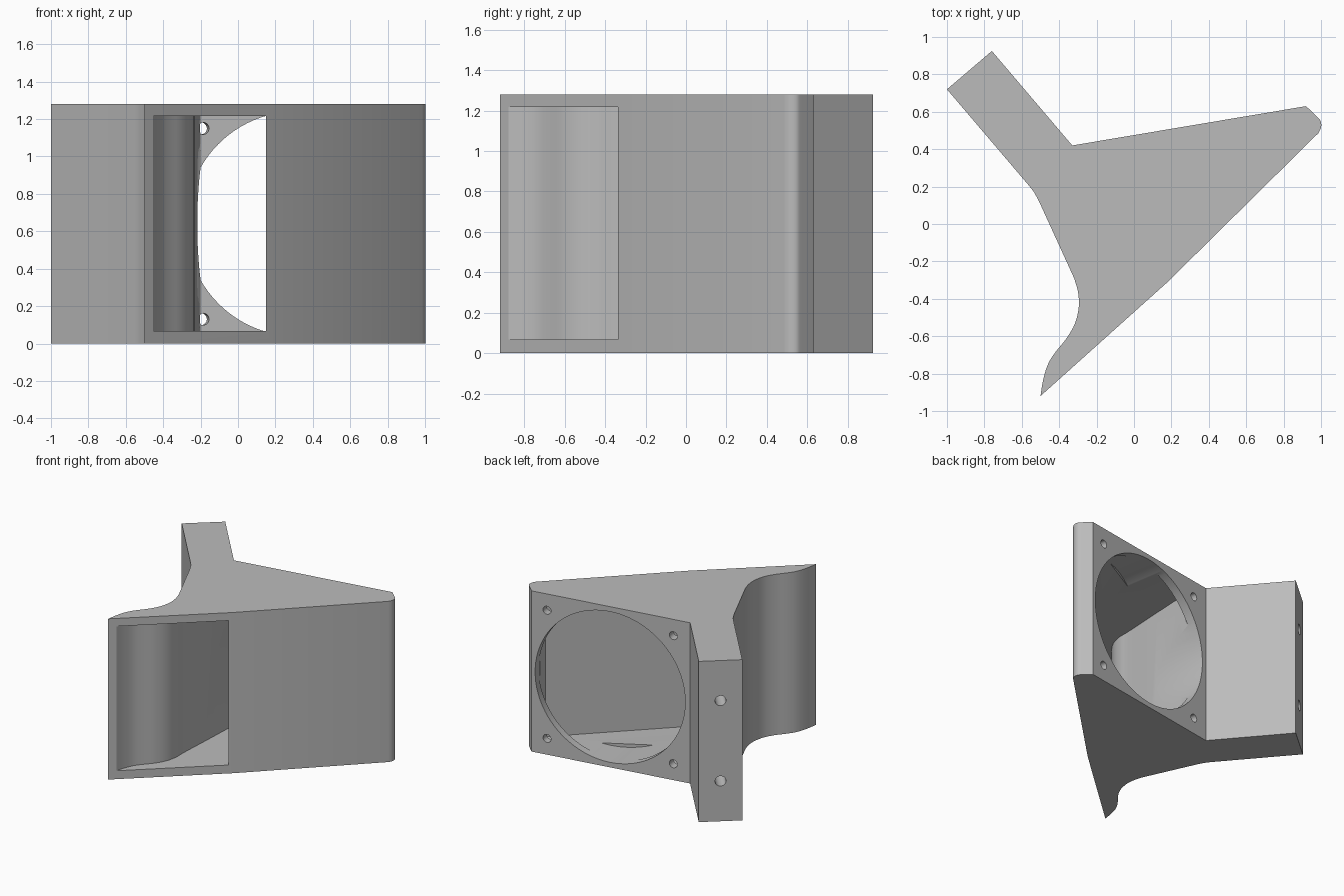
import bpy, bmesh
from math import cos, sin, pi
from mathutils import Vector

cube = bpy.data.objects.get("Cube")
if cube:
    bpy.data.objects.remove(cube, do_unlink=True)

HEIGHT = 1.28
MID = HEIGHT / 2

grey = bpy.data.materials.new("plain grey")
grey.use_nodes = True
colour = (0.5, 0.5, 0.5, 1)
grey.diffuse_color = colour
grey.node_tree.nodes["Principled BSDF"].inputs["Base Color"].default_value = colour


def curve(points, steps=4):
    """Smooth path through the points."""
    pts = [Vector(p) for p in points]
    pts = [2 * pts[0] - pts[1]] + pts + [2 * pts[-1] - pts[-2]]
    path = []
    for a, b, c, d in zip(pts, pts[1:], pts[2:], pts[3:]):
        for i in range(steps):
            t = i / steps
            path.append(0.5 * (2 * b + (c - a) * t + (2 * a - 5 * b + 4 * c - d) * t**2
                               + (3 * b - a - 3 * c + d) * t**3))
    return path + [pts[-2]]


def loft(name, lower, upper):
    """Solid between two matching outlines."""
    bm = bmesh.new()
    lo = [bm.verts.new(p) for p in lower]
    hi = [bm.verts.new(p) for p in upper]
    bm.faces.new(lo[::-1])
    bm.faces.new(hi)
    for i in range(len(lo)):
        j = (i + 1) % len(lo)
        bm.faces.new((lo[i], lo[j], hi[j], hi[i]))
    bmesh.ops.recalc_face_normals(bm, faces=bm.faces)
    mesh = bpy.data.meshes.new(name)
    bm.to_mesh(mesh)
    bm.free()
    mesh.materials.append(grey)
    obj = bpy.data.objects.new(name, mesh)
    bpy.context.collection.objects.link(obj)
    return obj


def prism(name, outline, z0, z1):
    return loft(name, [(p[0], p[1], z0) for p in outline], [(p[0], p[1], z1) for p in outline])


def bore(name, centre, inward, radius, depth_left, depth_right, sides):
    """Round cutter from a wall point, its depth varying from left to right."""
    side = Vector((-inward.y, inward.x, 0))
    outer, inner = [], []
    for i in range(sides):
        a = 2 * pi * i / sides
        rim = centre + radius * (cos(a) * side + sin(a) * Vector((0, 0, 1)))
        depth = depth_left + (depth_right - depth_left) * (1 + cos(a)) / 2
        outer.append(rim - 0.05 * inward)
        inner.append(rim + depth * inward)
    return loft(name, outer, inner)


def cut(target, cutter):
    mod = target.modifiers.new("cut", "BOOLEAN")
    mod.operation = "DIFFERENCE"
    mod.solver = "EXACT"
    mod.object = cutter
    bpy.context.view_layer.objects.active = target
    bpy.ops.object.modifier_apply(modifier=mod.name)
    bpy.data.objects.remove(cutter, do_unlink=True)


# Outer body with mounting arm, curved throat and diagonal front
throat = curve([(-0.32, -0.29), (-0.3, -0.36), (-0.295, -0.44), (-0.315, -0.53), (-0.36, -0.61),
                (-0.42, -0.685), (-0.46, -0.75), (-0.485, -0.83), (-0.5, -0.92)])
nose = curve([(0.985, 0.485), (1, 0.515), (0.998, 0.55), (0.975, 0.577)])
shoulder = curve([(-0.57, 0.215), (-0.535, 0.17), (-0.505, 0.115)])
arm = [(-0.33, 0.42), (-0.76, 0.925), (-1, 0.72)]
body = prism("fan_duct", throat + [(0.18, -0.31)] + nose + [(0.92, 0.63)] + arm + shoulder,
             0, HEIGHT)

# Air passage, open through the diagonal front
passage = curve([(-0.2, 0.37), (-0.222, -0.1), (-0.235, -0.35), (-0.235, -0.44), (-0.255, -0.53),
                 (-0.3, -0.61), (-0.36, -0.68), (-0.405, -0.74), (-0.435, -0.81), (-0.455, -0.88)])
mouth = [(-0.47, -0.96), (0.15, -0.4), (0.15, -0.26)]
back = [(0.9, 0.48), (0.9, 0.565)]
cut(body, prism("passage_cutter", passage + mouth + back, 0.067, 1.217))

# Round fan opening and its four screw holes
along = Vector((1.25, 0.21, 0)).normalized()
inward = Vector((along.y, -along.x, 0))
fan_centre = Vector((0.3, 0.526, MID))
cut(body, bore("fan_cutter", fan_centre, inward, 0.6, 0.5, 0.07, 96))
for s in (-1, 1):
    for v in (-1, 1):
        depth = 0.35 if s < 0 else 0.12
        spot = fan_centre + 0.505 * s * along + Vector((0, 0, 0.51 * v))
        cut(body, bore("screw_cutter", spot, inward, 0.032, depth, depth, 24))

# Mounting holes in the arm end
arm_in = Vector((0.65, -0.76, 0)).normalized()
for v in (-1, 1):
    spot = Vector((-0.88, 0.8225, MID + 0.32 * v))
    cut(body, bore("mount_cutter", spot, arm_in, 0.04, 0.3, 0.3, 24))

bpy.ops.object.select_all(action="DESELECT")
body.select_set(True)
bpy.context.view_layer.objects.active = body
bpy.ops.object.shade_smooth_by_angle(angle=pi / 6)
